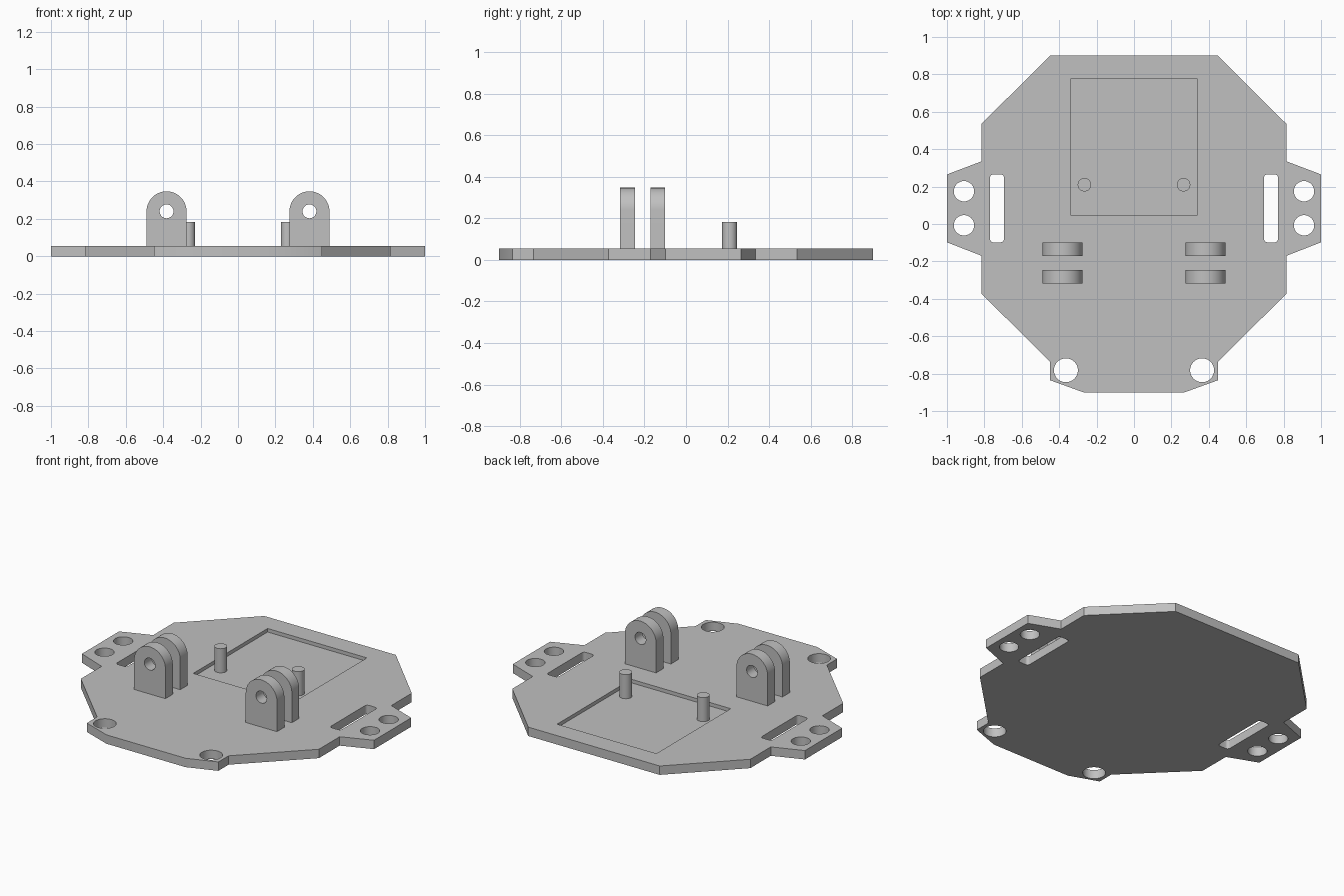
import bpy
import bmesh
import math
from mathutils import Matrix, Vector

cube = bpy.data.objects.get("Cube")
if cube:
    bpy.data.objects.remove(cube, do_unlink=True)

GREY = (0.53, 0.53, 0.53, 1.0)
grey = bpy.data.materials.new("plain grey")
grey.use_nodes = True
grey.diffuse_color = GREY
grey.node_tree.nodes["Principled BSDF"].inputs["Base Color"].default_value = GREY

THICK = 0.055


def prism(name, points, z0, z1):
    """Solid made by extruding a 2D profile from z0 to z1."""
    bm = bmesh.new()
    face = bm.faces.new([bm.verts.new((x, y, z0)) for x, y in points])
    top = bmesh.ops.extrude_face_region(bm, geom=[face])["geom"]
    verts = [v for v in top if isinstance(v, bmesh.types.BMVert)]
    bmesh.ops.translate(bm, verts=verts, vec=(0, 0, z1 - z0))
    bmesh.ops.recalc_face_normals(bm, faces=bm.faces)
    mesh = bpy.data.meshes.new(name)
    bm.to_mesh(mesh)
    bm.free()
    mesh.materials.append(grey)
    obj = bpy.data.objects.new(name, mesh)
    bpy.context.collection.objects.link(obj)
    return obj


def arc(cx, cy, r, start, end, n):
    angles = [math.radians(start + (end - start) * i / n) for i in range(n + 1)]
    return [(cx + r * math.cos(a), cy + r * math.sin(a)) for a in angles]


def circle(cx, cy, r, n=40):
    return arc(cx, cy, r, 0, 360, n)[:-1]


def rounded_rect(x0, x1, y0, y1, r):
    return (arc(x1 - r, y1 - r, r, 0, 90, 6) + arc(x0 + r, y1 - r, r, 90, 180, 6)
            + arc(x0 + r, y0 + r, r, 180, 270, 6) + arc(x1 - r, y0 + r, r, 270, 360, 6))


def cut(obj, cutters):
    """Subtract the cutters, bake the result and remove them."""
    for cutter in cutters:
        cutter.hide_render = True
        mod = obj.modifiers.new("cut", 'BOOLEAN')
        mod.operation = 'DIFFERENCE'
        mod.solver = 'EXACT'
        mod.object = cutter
    bpy.context.view_layer.update()
    graph = bpy.context.evaluated_depsgraph_get()
    baked = bpy.data.meshes.new_from_object(obj.evaluated_get(graph))
    obj.modifiers.clear()
    obj.data = baked
    for cutter in cutters:
        bpy.data.objects.remove(cutter, do_unlink=True)


def smooth(obj):
    bpy.ops.object.select_all(action='DESELECT')
    obj.select_set(True)
    bpy.context.view_layer.objects.active = obj
    bpy.ops.object.shade_smooth_by_angle(angle=math.radians(30))


# Base plate: mirrored outline with side tabs and front ears
half = [(0.45, 0.9), (0.815, 0.535), (0.815, 0.335), (1, 0.265), (1, -0.098),
        (0.815, -0.17), (0.815, -0.373), (0.45, -0.735), (0.45, -0.835), (0.27, -0.9)]
plate = prism("base_plate", half + [(-x, y) for x, y in reversed(half)], 0, THICK)

# Shallow pocket, strap slots and screw holes
cutters = [prism("pocket_cutter", [(-0.34, 0.048), (0.34, 0.048), (0.34, 0.775), (-0.34, 0.775)],
                 THICK - 0.022, 0.2)]
for side in (-1, 1):
    xs = sorted((side * 0.695, side * 0.77))
    profiles = [rounded_rect(*xs, -0.098, 0.265, 0.018),
                circle(side * 0.909, 0.175, 0.0545),
                circle(side * 0.909, -0.007, 0.0545),
                circle(side * 0.364, -0.782, 0.064)]
    cutters += [prism("hole_cutter", p, -0.1, 0.2) for p in profiles]
cut(plate, cutters)
smooth(plate)

# Locating posts and paired hinge lugs on both sides
for side, label in ((1, "left"), (-1, "right")):
    post = prism(label + "_post", circle(side * 0.265, 0.21, 0.036), 0.02, 0.182)
    smooth(post)

    for y_back, place in ((-0.1, "back"), (-0.245, "front")):
        profile = arc(0, 0.24, 0.107, 0, 180, 32) + [(-0.107, THICK - 0.01), (0.107, THICK - 0.01)]
        lug = prism(label + "_" + place + "_lug", profile, 0, 0.072)
        cut(lug, [prism("pin_cutter", circle(0, 0.24, 0.037), -0.1, 0.2)])
        lug.data.transform(Matrix.Translation(Vector((side * 0.382, y_back, 0)))
                           @ Matrix.Rotation(math.pi / 2, 4, 'X'))
        smooth(lug)
